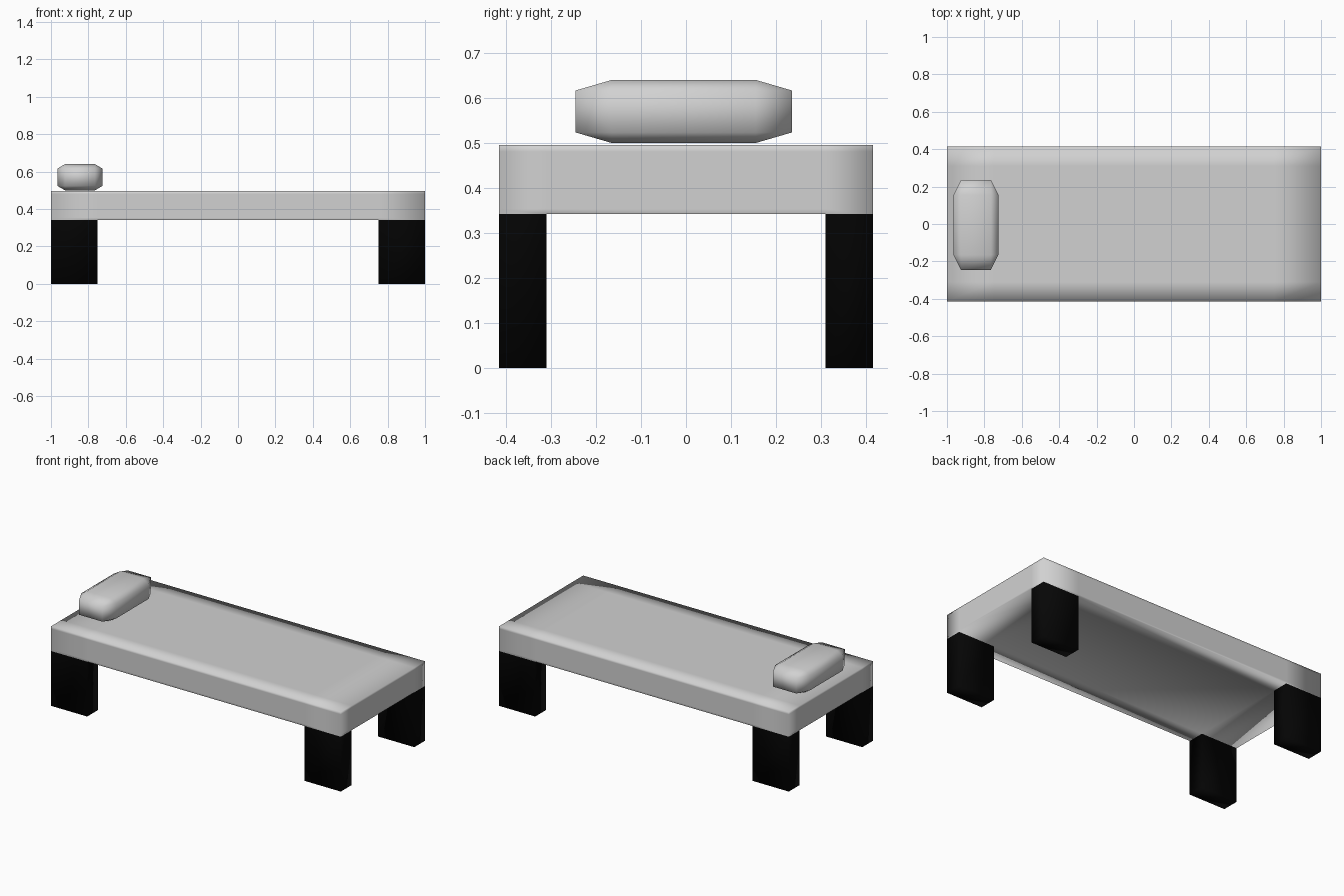
import bpy, bmesh
from mathutils import Vector, Matrix

if "Cube" in bpy.data.objects:
    bpy.data.objects.remove(bpy.data.objects["Cube"])


def material(name, value):
    m = bpy.data.materials.new(name)
    m.diffuse_color = (value, value, value, 1)
    m.use_nodes = True
    m.node_tree.nodes["Principled BSDF"].inputs["Base Color"].default_value = m.diffuse_color
    return m


def add_object(name, bm, mats):
    bmesh.ops.recalc_face_normals(bm, faces=bm.faces[:])
    for f in bm.faces:
        f.smooth = True
    me = bpy.data.meshes.new(name)
    bm.to_mesh(me)
    bm.free()
    for m in mats:
        me.materials.append(m)
    ob = bpy.data.objects.new(name, me)
    bpy.context.collection.objects.link(ob)
    return ob


grey = material("light grey fabric", 0.64)
black = material("black legs", 0.002)

HX, HY, Z0, Z1 = 1.0, 0.415, 0.342, 0.496
LEG_X, LEG_Y = 0.75, 0.31

# Mattress slab, cut along the inner leg lines and near top and bottom
bm = bmesh.new()
bmesh.ops.create_cube(bm, size=1, matrix=Matrix.Translation((0, 0, (Z0 + Z1) / 2))
                      @ Matrix.Diagonal((2 * HX, 2 * HY, Z1 - Z0, 1)))
cuts = [(0, LEG_X), (0, -LEG_X), (1, LEG_Y), (1, -LEG_Y), (2, Z0 + 0.012), (2, Z1 - 0.015)]
for axis, pos in cuts:
    n = Vector((0, 0, 0))
    n[axis] = 1
    bmesh.ops.bisect_plane(bm, geom=bm.verts[:] + bm.edges[:] + bm.faces[:],
                           plane_co=n * pos, plane_no=n)

# Legs pulled down from the four bottom corner faces
corners = []
for f in bm.faces:
    c = f.calc_center_median()
    if c.z < Z0 + 0.001 and abs(c.x) > LEG_X and abs(c.y) > LEG_Y:
        corners.append(f)
ext = bmesh.ops.extrude_face_region(bm, geom=corners)["geom"]
for v in ext:
    if isinstance(v, bmesh.types.BMVert):
        v.co.z = 0
bmesh.ops.delete(bm, geom=[f for f in corners if f.is_valid], context='FACES_ONLY')
for f in bm.faces:
    f.material_index = 1 if f.calc_center_median().z < Z0 - 0.01 else 0
add_object("bed_with_legs", bm, [grey, black])

# Pillow: a cube bevelled by a third, stretched to size
bm = bmesh.new()
bmesh.ops.create_cube(bm, size=2)
bmesh.ops.bevel(bm, geom=bm.edges[:], offset=1 / 3, segments=1, affect='EDGES')
bm.transform(Matrix.Translation((-0.845, -0.005, 0.57)) @ Matrix.Diagonal((0.12, 0.24, 0.07, 1)))
add_object("pillow", bm, [grey])
